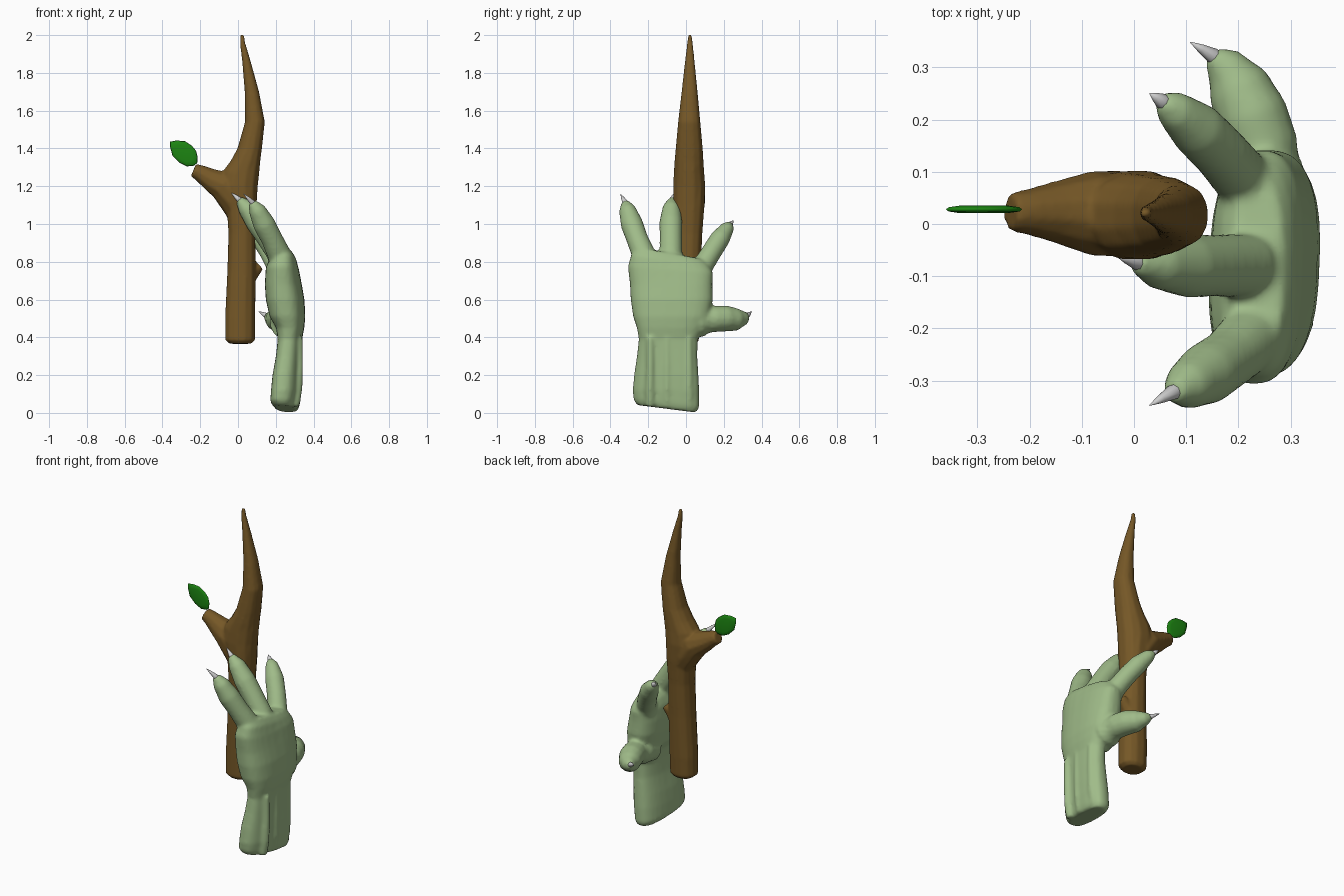
import bpy, bmesh, math
from mathutils import Vector


def material(name, rgb):
    m = bpy.data.materials.new(name)
    m.diffuse_color = (*rgb, 1)
    return m


SKIN = material("pale green skin", (0.35, 0.50, 0.25))
BARK = material("brown bark", (0.18, 0.097, 0.02))
LEAF = material("leaf green", (0.012, 0.235, 0.006))
CLAW = material("pale grey claw", (0.62, 0.62, 0.62))


def skin_rings(bm, rings):
    """Bridge consecutive rings of points and cap both ends."""
    vs = [[bm.verts.new(p) for p in r] for r in rings]
    n = len(vs[0])
    for a, b in zip(vs, vs[1:]):
        for i in range(n):
            j = (i + 1) % n
            bm.faces.new((a[i], a[j], b[j], b[i]))
    bm.faces.new(vs[0][::-1])
    bm.faces.new(vs[-1])


def level_loft(bm, rows, n, power=1.0):
    """Rows are (x_min, x_max, y_min, y_max, z, skew, tilt): stacked rings.
    Skew pushes the back side along x, tilt lowers it."""
    rings = []
    for x0, x1, y0, y1, z, *extra in rows:
        skew, tilt = extra or (0, 0)
        ring = []
        for i in range(n):
            t = 2 * math.pi * (i + 0.5) / n
            c, s = math.cos(t), math.sin(t)
            c = math.copysign(abs(c) ** power, c)
            s = math.copysign(abs(s) ** power, s)
            ring.append(((x0 + x1) / 2 + c * ((x1 - x0) / 2 - skew * .4) + s * skew,
                         (y0 + y1) / 2 + s * (y1 - y0) / 2, z - s * tilt))
        rings.append(ring)
    skin_rings(bm, rings)


def tube(bm, rows, n=12):
    """Rows are (x, y, z, radius): rings square to the path."""
    pts = [Vector(r[:3]) for r in rows]
    rings = []
    for k, row in enumerate(rows):
        d = (pts[min(k + 1, len(pts) - 1)] - pts[max(k - 1, 0)]).normalized()
        u = d.cross(Vector((0, 1, 0.3))).normalized()
        v = d.cross(u)
        rings.append([pts[k] + row[3] * (math.cos(a) * u + math.sin(a) * v)
                      for a in (2 * math.pi * i / n for i in range(n))])
    skin_rings(bm, rings)


def finish(bm, name, mat, voxel=None, smooth=0):
    bmesh.ops.recalc_face_normals(bm, faces=bm.faces)
    me = bpy.data.meshes.new(name)
    bm.to_mesh(me)
    bm.free()
    me.materials.append(mat)
    me.shade_smooth()
    ob = bpy.data.objects.new(name, me)
    bpy.context.collection.objects.link(ob)
    if voxel:  # fuse the overlapping volumes into one skin
        r = ob.modifiers.new("fuse", 'REMESH')
        r.mode = 'VOXEL'
        r.voxel_size = voxel
        r.use_smooth_shade = True
        s = ob.modifiers.new("soften", 'SMOOTH')
        s.factor = 0.5
        s.iterations = smooth
    return ob


# Staff: trunk, side branch and small knot fused together
bm = bmesh.new()
level_loft(bm, [
    (-.045, .07, -.05, .055, .366), (-.069, .092, -.068, .07, .385),
    (-.07, .093, -.068, .075, .50), (-.058, .095, -.066, .08, .75),
    (-.052, .093, -.066, .088, .95), (-.062, .10, -.068, .10, 1.10),
    (-.10, .107, -.07, .104, 1.20), (-.085, .115, -.066, .098, 1.275),
    (-.04, .12, -.062, .094, 1.335),
    (-.004, .128, -.056, .09, 1.40), (.036, .143, -.043, .077, 1.54),
    (.035, .112, -.024, .062, 1.70), (.022, .068, -.006, .046, 1.86),
    (.010, .038, .006, .036, 1.96), (.012, .032, .011, .031, 2.002)], 12, .88)
tube(bm, [(.03, .02, 1.03, .07), (-.02, .02, 1.13, .084),
          (-.08, .02, 1.206, .082), (-.15, .023, 1.238, .06),
          (-.205, .023, 1.272, .044), (-.236, .023, 1.285, .037)], 10)
tube(bm, [(.05, .02, .71, .045), (.09, .025, .755, .034),
          (.115, .03, .778, .026)], 8)
finish(bm, "staff", BARK, .008, 4)

# Leaf: flat pointed blade with a slightly raised middle
outline = [(-.216, 1.322), (-.235, 1.308), (-.27, 1.305), (-.31, 1.325),
           (-.347, 1.362), (-.36, 1.41), (-.36, 1.436), (-.325, 1.442),
           (-.28, 1.438), (-.245, 1.415), (-.222, 1.388), (-.214, 1.355)]
bm = bmesh.new()
rings = []
for f, dy in ((.65, -.007), (.93, -.004), (1, 0), (.93, .004), (.65, .007)):
    rings.append([(-.288 + (x + .288) * f, .028 + dy, 1.374 + (z - 1.374) * f)
                  for x, z in outline])
skin_rings(bm, rings)
finish(bm, "leaf", LEAF)

# Hand: forearm and palm loft, then fingers
bm = bmesh.new()
level_loft(bm, [
    (.19, .318, -.26, .055, .022, .018, .02),
    (.168, .33, -.278, .07, .05, .02, .02),
    (.172, .338, -.282, .07, .12, .02, 0), (.18, .342, -.275, .066, .20, .02, 0),
    (.198, .342, -.26, .06, .30, .015, 0), (.208, .342, -.25, .062, .39, .01, 0),
    (.20, .353, -.26, .09, .45, .008, 0), (.165, .359, -.28, .125, .51, .008, 0),
    (.145, .354, -.293, .142, .60, .008, 0), (.14, .34, -.297, .14, .68, .008, 0),
    (.145, .325, -.308, .142, .76, .006, .015),
    (.165, .308, -.29, .12, .81, 0, .028),
    (.19, .285, -.25, .085, .845, 0, .03)], 28, .76)
for y in (-.19, -.10, .015):  # forearm tendons
    tube(bm, [(.30, y, .035, .026), (.316, y, .12, .025),
              (.325, y, .25, .02), (.325, y, .40, .018)], 10)
# Each digit: path with radii, then the claw tip
digits = {
    "front": ([(.235, -.20, .74, .06), (.222, -.22, .83, .064),
               (.18, -.258, .92, .058), (.138, -.287, 1.0, .06),
               (.10, -.31, 1.075, .046), (.075, -.322, 1.115, .022)],
              (.03, -.347, 1.16)),
    "middle": ([(.235, -.085, .74, .06), (.213, -.08, .84, .061),
                (.155, -.08, .93, .06), (.10, -.08, 1.01, .061),
                (.045, -.077, 1.085, .048), (.005, -.073, 1.13, .022)],
               (-.035, -.06, 1.165)),
    "back": ([(.23, .06, .70, .055), (.205, .09, .78, .056),
              (.165, .137, .855, .054), (.12, .182, .925, .053),
              (.075, .22, .98, .037), (.052, .236, 1.0, .018)],
             (.03, .25, 1.018)),
    "thumb": ([(.25, -.01, .475, .085), (.255, .08, .485, .085),
               (.245, .15, .497, .07), (.225, .21, .50, .07),
               (.198, .265, .495, .062), (.172, .305, .503, .04),
               (.15, .323, .515, .02)],
              (.108, .348, .537)),
}
for path, _ in digits.values():
    tube(bm, path, 14)
finish(bm, "hand", SKIN, .01, 6)

# Claws
for name, (path, tip) in digits.items():
    a, b = Vector(path[-2][:3]), Vector(tip)
    c = Vector(path[-1][:3])
    bm = bmesh.new()
    tube(bm, [(*a, .012), (*c, .015), (*c.lerp(b, .5), .009), (*b, .001)], 8)
    finish(bm, name + "_claw", CLAW)
